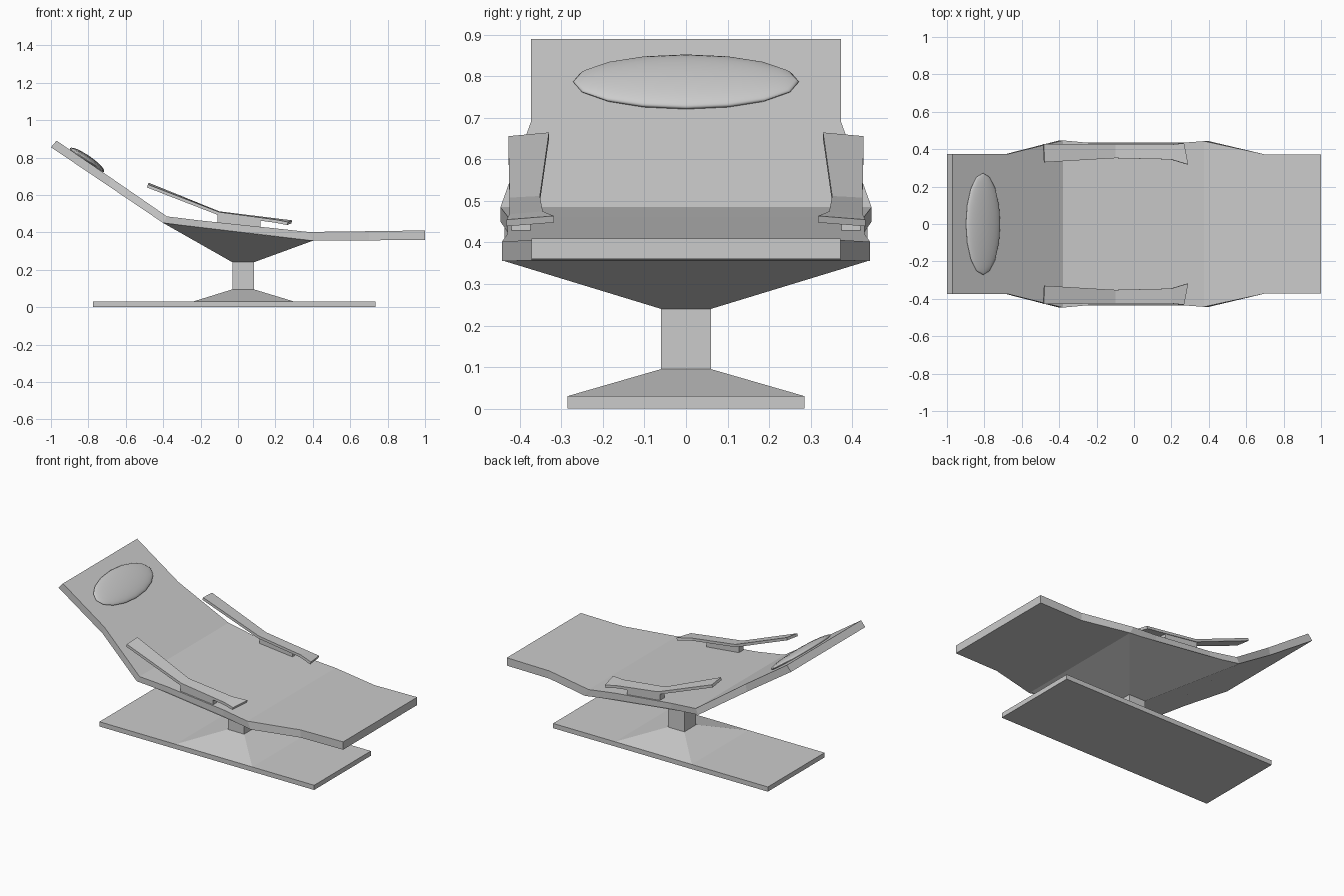
import bpy, bmesh, math

if "Cube" in bpy.data.objects:
    bpy.data.objects.remove(bpy.data.objects["Cube"])


def loft(name, rings, mirror=False):
    """Skin a closed solid through rings of equal vertex count."""
    bm = bmesh.new()
    vs = [[bm.verts.new(p) for p in r] for r in rings]
    n = len(rings[0])
    for a, b in zip(vs, vs[1:]):
        for i in range(n):
            j = (i + 1) % n
            bm.faces.new((a[i], a[j], b[j], b[i]))
    bm.faces.new(vs[0])
    bm.faces.new(vs[-1])
    bmesh.ops.recalc_face_normals(bm, faces=bm.faces[:])
    me = bpy.data.meshes.new(name)
    bm.to_mesh(me)
    bm.free()
    ob = bpy.data.objects.new(name, me)
    bpy.context.collection.objects.link(ob)
    if mirror:
        ob.modifiers.new("mirror", 'MIRROR').use_axis = (False, True, False)
    return ob


def rect(x0, x1, hy, z0, z1=None):
    z1 = z0 if z1 is None else z1
    return [(x0, -hy, z0), (x1, -hy, z1), (x1, hy, z1), (x0, hy, z0)]


# reclined shell: bottom x, z, top x, z, half width
shell = [
    (-1.0, .855, -.97, .89, .373),
    (-.69, .646, -.68, .692, .373),
    (-.40, .45, -.38, .485, .447),
    (-.20, .426, -.20, .463, .43),
    (.20, .379, .20, .421, .43),
    (.40, .355, .375, .402, .443),
    (.70, .357, .70, .406, .372),
    (1.0, .36, 1.0, .41, .372),
]
loft("seat_shell", [[(xb, -w, zb), (xb, w, zb), (xt, w, zt), (xt, -w, zt)]
                    for xb, zb, xt, zt, w in shell])

# hopper under the seat, post, flared foot and base slab
loft("seat_support", [rect(-.4, .4, .437, .45, .355), rect(-.03, .085, .06, .24)])
loft("post", [rect(-.03, .085, .06, .24), rect(-.03, .085, .06, .095)])
loft("base_flare", [rect(-.03, .085, .06, .095), rect(-.24, .30, .285, .03)])
loft("base_slab", [rect(-.775, .735, .285, .03), rect(-.775, .735, .285, 0)])

# armrests: inner x, y, outer x, y, inner top z, outer top z
arm = [
    (-.477, .33, -.482, .428, .665, .656),
    (-.10, .352, -.10, .425, .512, .508),
    (.20, .345, .20, .425, .475, .468),
    (.29, .318, .268, .432, .464, .455),
]
t = .016
loft("armrest", [[(xi, yi, zi), (xo, yo, zo), (xo - .005, yo, zo - t), (xi - .005, yi, zi - t)]
                 for xi, yi, xo, yo, zi, zo in arm], mirror=True)

# armrest brackets
loft("armrest_bracket", [[(-.11, y, .445), (.12, y, .42), (.12, y, .468), (-.11, y, .497)]
                         for y in (.375, .42)], mirror=True)

# head pillow lying on the backrest
bpy.ops.mesh.primitive_uv_sphere_add(segments=16, ring_count=12, location=(-.807, 0, .787),
                                     rotation=(0, math.radians(34.5), 0))
pillow = bpy.context.object
pillow.name = "head_pillow"
pillow.scale = (.111, .272, .024)
bpy.ops.object.shade_smooth_by_angle()
